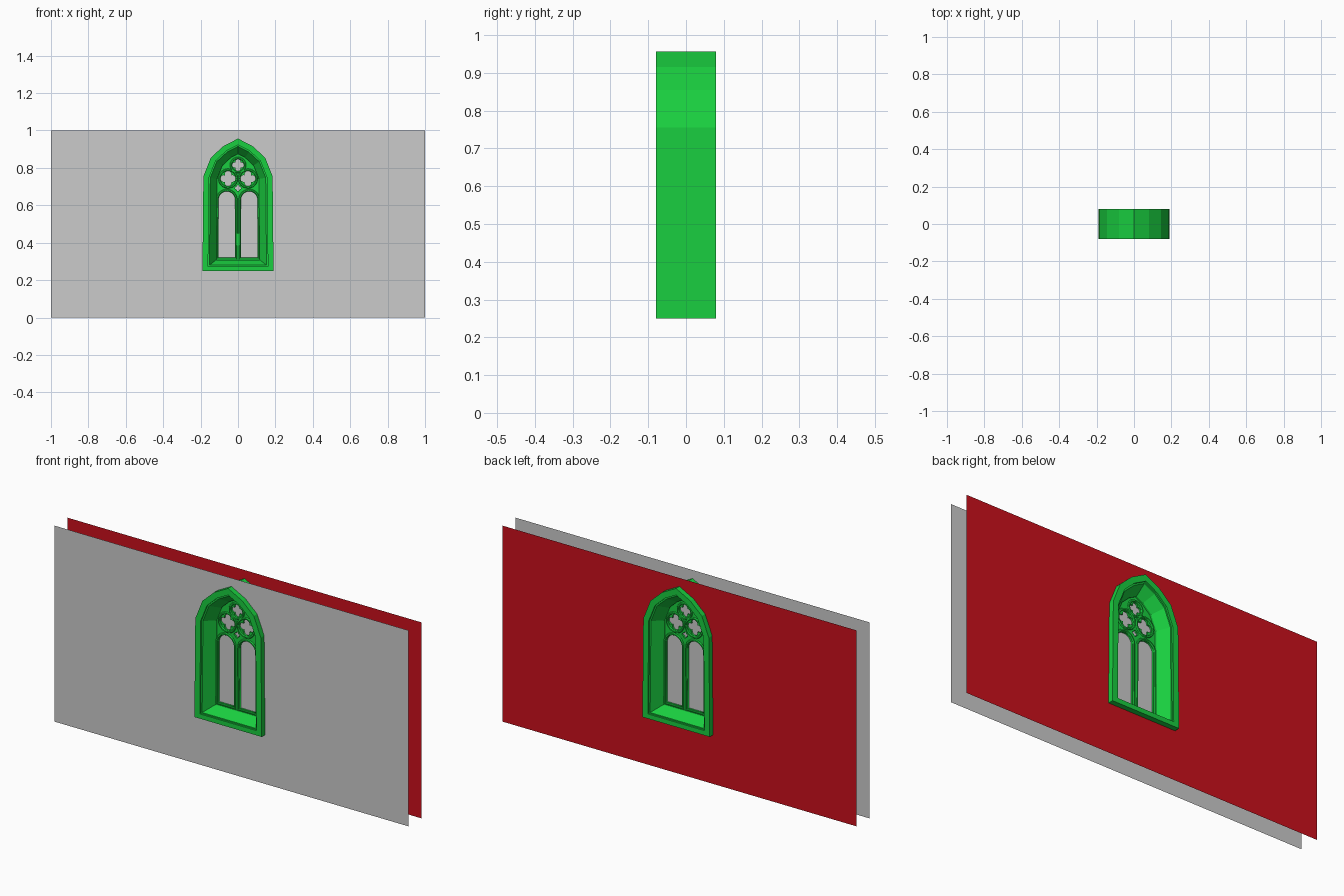
import bpy, bmesh
from math import sin, cos, pi, sqrt, radians
from mathutils import Vector

if "Cube" in bpy.data.objects:
    bpy.data.objects.remove(bpy.data.objects["Cube"])


def material(name, rgb):
    m = bpy.data.materials.new(name)
    m.diffuse_color = (*rgb, 1)
    m.use_nodes = True
    m.node_tree.nodes["Principled BSDF"].inputs["Base Color"].default_value = m.diffuse_color
    return m


GREEN = material("green", (0.01, 0.62, 0.05))
RED = material("red", (0.6, 0.005, 0.012))

# Pointed arch outline, counter-clockwise in (x, z)
half = [(0.19, 0.25), (0.185, 0.755), (0.145, 0.855), (0.08, 0.915)]
ARCH = half + [(0, 0.957)] + [(-x, z) for x, z in reversed(half)]


def inset(d):
    """Mitred inset of the arch; the sill rises a little less than the jambs."""
    pts = [Vector(p) for p in ARCH]
    out = []
    for i, p in enumerate(pts):
        a = (p - pts[i - 1]).normalized()
        b = (pts[(i + 1) % len(pts)] - p).normalized()
        na, nb = Vector((-a.y, a.x)), Vector((-b.y, b.x))
        q = p + (na + nb) * d / (1 + na.dot(nb))
        if p.y < 0.3:
            q.y = 0.25 + d * 0.8
        out.append((q.x, q.y))
    return out


def circle(cx, cz, r, n=24):
    return [(cx + r * cos(2 * pi * i / n), cz + r * sin(2 * pi * i / n)) for i in range(n)]


def foil(cx, cz, d, r, n=40):
    """Quatrefoil: four lobes of radius r at distance d."""
    pts = []
    for i in range(n):
        t = 2 * pi * i / n
        f = (t + pi / 4) % (pi / 2) - pi / 4
        k = d * cos(f) + sqrt(max(r * r - (d * sin(f)) ** 2, 0))
        pts.append((cx + k * cos(t), cz + k * sin(t)))
    return pts


def lancet(cx, w, z0, z1=0.63, n=12):
    """Round-headed light."""
    head = [(cx + w * cos(pi * i / n), z1 + w * sin(pi * i / n)) for i in range(n + 1)]
    return [(cx + w, z0)] + head + [(cx - w, z0)]


def curve_part(name, loops, y=0, mat=None, extrude=0, tube=0, back=False):
    """Filled flat shape with holes, or moulded ribs along the loops."""
    cu = bpy.data.curves.new(name, 'CURVE')
    cu.dimensions = '3D' if tube else '2D'
    if tube:
        cu.bevel_depth, cu.bevel_resolution = tube, 1
    else:
        cu.fill_mode, cu.extrude = 'BOTH', extrude
    for loop in loops:
        s = cu.splines.new('POLY')
        s.points.add(len(loop) - 1)
        for p, (x, z) in zip(s.points, loop):
            p.co = (x, z, 0, 1)
        s.use_cyclic_u = True
    ob = bpy.data.objects.new(name, cu)
    bpy.context.collection.objects.link(ob)
    ob.rotation_euler = (radians(90), 0, radians(180) if back else 0)
    ob.location.y = y
    bpy.ops.object.select_all(action='DESELECT')
    ob.select_set(True)
    bpy.context.view_layer.objects.active = ob
    bpy.ops.object.convert(target='MESH')
    ob = bpy.context.object
    ob.data.materials.clear()
    if mat:
        ob.data.materials.append(mat)
    if tube:
        bpy.ops.object.shade_smooth_by_angle(angle=radians(50))
    return ob


# Wall faces with an opening hidden under the frame
wall = [(-1, 0), (1, 0), (1, 1), (-1, 1)]
curve_part("front_wall", [wall, inset(0.012)], -0.053)
curve_part("back_wall", [wall, inset(0.012)], 0.053, RED, back=True)

# Splayed frame: moulded section swept around the arch, same on both sides
side = [(0, -0.08), (0.03, -0.08), (0.03, -0.071), (0.037, -0.071), (0.073, -0.018)]
section = side + [(d, -y) for d, y in reversed(side)]
bm = bmesh.new()
rings = [[bm.verts.new((x, y, z)) for x, z in inset(d)] for d, y in section]
n = len(ARCH)
for k, a in enumerate(rings):
    b = rings[(k + 1) % len(rings)]
    for i in range(n):
        j = (i + 1) % n
        bm.faces.new((a[i], a[j], b[j], b[i]))
bmesh.ops.recalc_face_normals(bm, faces=bm.faces)
me = bpy.data.meshes.new("window_frame")
bm.to_mesh(me)
bm.free()
me.materials.append(GREEN)
bpy.context.collection.objects.link(bpy.data.objects.new("window_frame", me))

# Glass pane
curve_part("glass", [inset(0.07)])

# Pierced tracery plate: two lights, three roundels, one small eyelet
holes = [lancet(s * 0.06, 0.044, 0.322) for s in (-1, 1)]
holes += [foil(s * 0.053, 0.743, 0.0225, 0.018) for s in (-1, 1)]
holes += [foil(0, 0.815, 0.0175, 0.014), foil(0, 0.692, 0.009, 0.0075, 16)]
curve_part("tracery", [inset(0.068)] + holes, 0, GREEN, extrude=0.009)

# Raised ribs around lights and roundels, on both faces
ribs = [lancet(s * 0.06, 0.051, 0.316) for s in (-1, 1)]
ribs += [circle(s * 0.053, 0.743, 0.047) for s in (-1, 1)]
ribs += [circle(0, 0.815, 0.038)]
for label, y in (("front", -0.01), ("back", 0.01)):
    curve_part(label + "_ribs", ribs, y, GREEN, tube=0.006)
